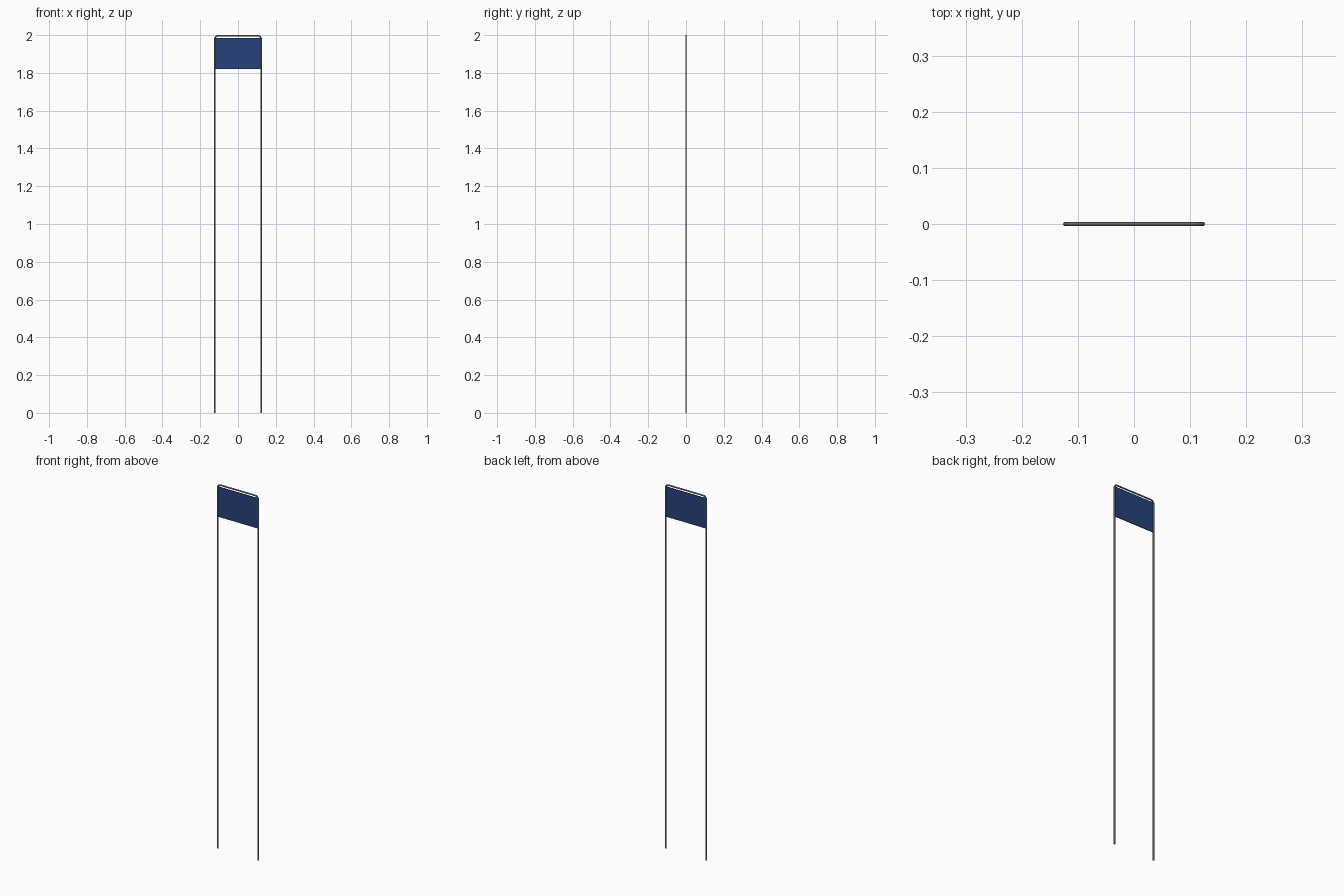
import bpy, math

if "Cube" in bpy.data.objects:
    bpy.data.objects.remove(bpy.data.objects["Cube"])

R = 0.004          # wire radius
HX = 0.1225        # wire centreline half width
TOP = 2.0 - R      # wire centreline top
BEND = 0.016       # corner bend radius

# Wire frame: one rod bent into an upside-down U
path = [(-HX, 0)]
for cx, start in ((-HX + BEND, 180), (HX - BEND, 90)):
    for i in range(7):
        a = math.radians(start - 15 * i)
        path.append((cx + BEND * math.cos(a), TOP - BEND + BEND * math.sin(a)))
path.append((HX, 0))

curve = bpy.data.curves.new("wire_frame", "CURVE")
curve.dimensions = "3D"
curve.bevel_depth = R
curve.bevel_resolution = 3
curve.use_fill_caps = True
spline = curve.splines.new("POLY")
spline.points.add(len(path) - 1)
for p, (x, z) in zip(spline.points, path):
    p.co = (x, 0, z, 1)
frame = bpy.data.objects.new("wire_frame", curve)
bpy.context.collection.objects.link(frame)
bpy.context.view_layer.objects.active = frame
frame.select_set(True)
bpy.ops.object.convert(target="MESH")
bpy.ops.object.shade_smooth_by_angle()
metal = bpy.data.materials.new("metal")
metal.diffuse_color = (0.25, 0.25, 0.25, 1)
metal.use_nodes = True
metal.node_tree.nodes["Principled BSDF"].inputs["Base Color"].default_value = metal.diffuse_color
frame = bpy.context.object
frame.data.materials.clear()
frame.data.materials.append(metal)

# Sign panel held between the two legs
Z0, Z1 = 1.82, 1.985
bpy.ops.mesh.primitive_cube_add(size=1, location=(0, 0, (Z0 + Z1) / 2))
panel = bpy.context.object
panel.name = "sign_panel"
panel.scale = (2 * HX, 0.004, Z1 - Z0)
bpy.ops.object.transform_apply(location=False, rotation=False, scale=True)
blue = bpy.data.materials.new("blue")
blue.diffuse_color = (0.021, 0.053, 0.2, 1)
blue.use_nodes = True
blue.node_tree.nodes["Principled BSDF"].inputs["Base Color"].default_value = blue.diffuse_color
panel.data.materials.append(blue)
